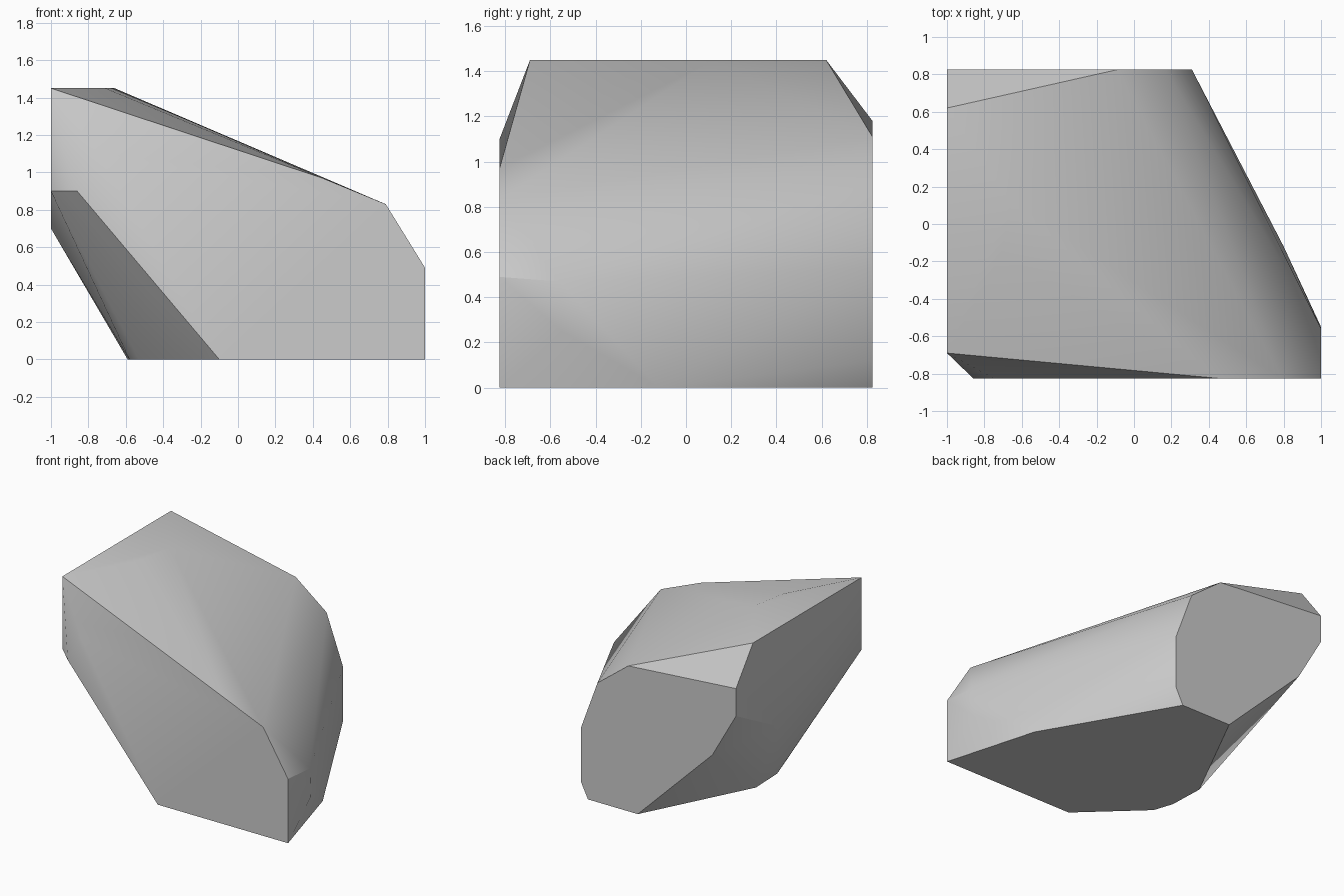
import bpy, bmesh, math

cube = bpy.data.objects.get("Cube")
if cube:
    bpy.data.objects.remove(cube, do_unlink=True)

FRONT, BACK = -0.825, 0.825

# Flat front and back ends as (x, z) outlines
front_outline = [(-0.86, 0.9), (-0.1, 0), (1, 0), (1, 0.49), (0.79, 0.83), (0.45, 0.97), (-0.75, 1.1)]
back_outline = [(-1, 1.18), (-0.09, 1.11), (0.17, 0.91), (0.31, 0.53), (0.31, 0.12),
                (0.25, 0), (-0.17, 0), (-0.8, 0.62), (-1, 0.97)]
# Flat top and bottom as (x, y) outlines
top_outline = [(-1, -0.69), (-1, 0.62), (-0.66, 0.12), (-0.71, -0.16)]
bottom_outline = [(0.8, -0.12), (-0.59, 0), (-0.58, -0.27), (-0.53, -0.42)]
# Flat left and right cuts as (y, z) outlines
left_outline = [(-0.55, 0.25), (-0.56, 0.47)]
right_outline = [(-0.69, 0.9), (0.32, 0.7)]

corners = [(x, FRONT, z) for x, z in front_outline]
corners += [(x, BACK, z) for x, z in back_outline]
corners += [(x, y, 1.45) for x, y in top_outline]
corners += [(x, y, 0) for x, y in bottom_outline]
corners += [(1, y, z) for y, z in left_outline]
corners += [(-1, y, z) for y, z in right_outline]

# Rock: the convex skin around the cut faces
bm = bmesh.new()
for co in corners:
    bm.verts.new(co)
hull = bmesh.ops.convex_hull(bm, input=bm.verts[:])
loose = [v for v in bm.verts if not v.link_faces]
bmesh.ops.delete(bm, geom=loose, context='VERTS')
bmesh.ops.dissolve_limit(bm, angle_limit=math.radians(1), verts=bm.verts[:], edges=bm.edges[:])
bmesh.ops.recalc_face_normals(bm, faces=bm.faces[:])
mesh = bpy.data.meshes.new("rock")
bm.to_mesh(mesh)
bm.free()
rock = bpy.data.objects.new("rock", mesh)
bpy.context.collection.objects.link(rock)

# Stone colour
stone = bpy.data.materials.new("stone_grey")
stone.use_nodes = True
colour = (0.6, 0.6, 0.6, 1)
stone.diffuse_color = colour
stone.node_tree.nodes["Principled BSDF"].inputs["Base Color"].default_value = colour
mesh.materials.append(stone)

# Soft shading with crisp sharp edges
bpy.ops.object.select_all(action='DESELECT')
rock.select_set(True)
bpy.context.view_layer.objects.active = rock
bpy.ops.object.shade_smooth_by_angle(angle=math.radians(30))
